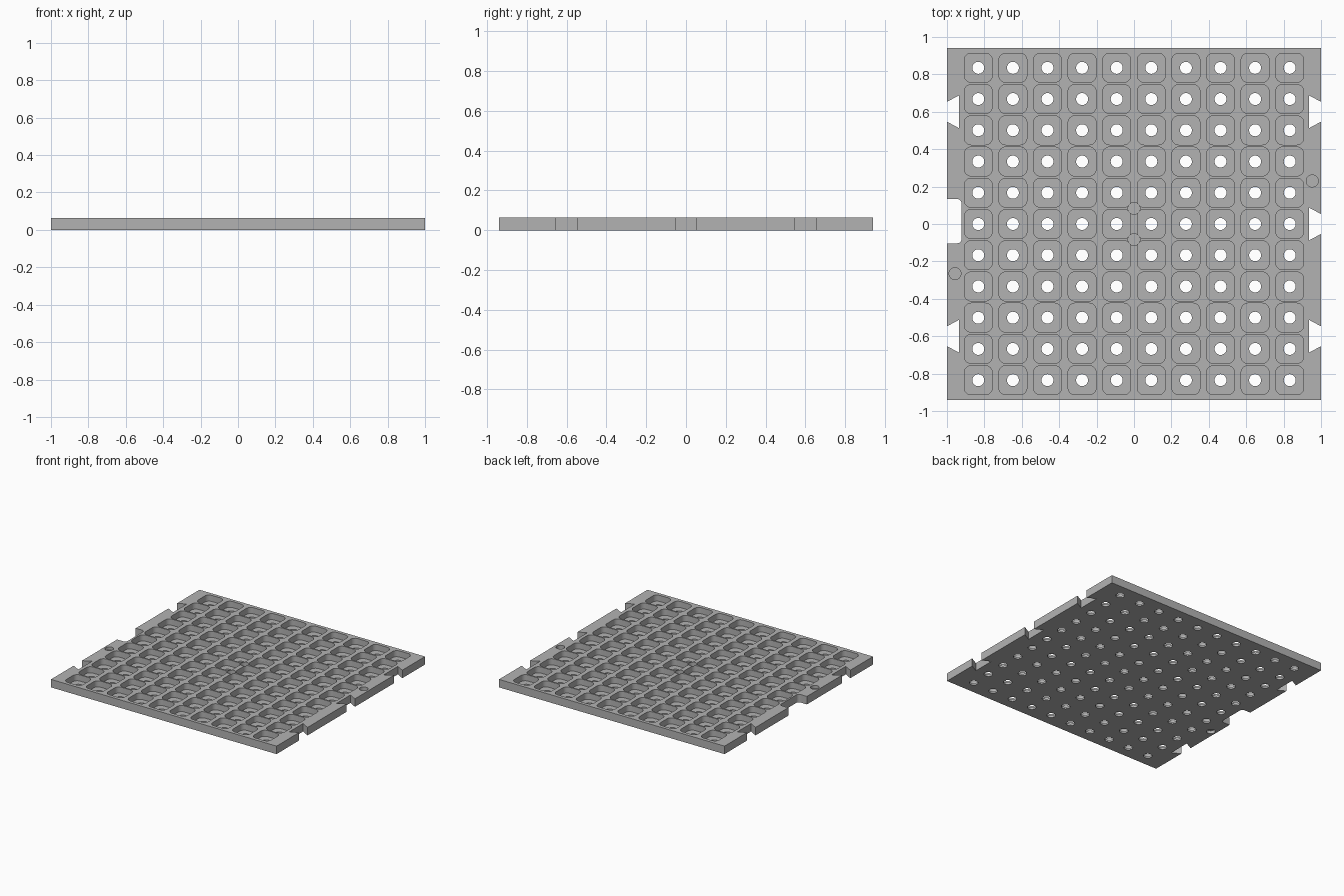
import bpy, bmesh, math

HEIGHT, FLOOR = 0.064, 0.015
HALF_X, HALF_Y = 1.0, 0.94
COLS, ROWS = 10, 11
STEP_X, STEP_Y = 0.185, 0.167

default = bpy.data.objects.get("Cube")
if default:
    bpy.data.objects.remove(default)

grey = bpy.data.materials.new("mid grey")
grey.use_nodes = True
colour = (0.45, 0.45, 0.45, 1)
grey.diffuse_color = colour
grey.node_tree.nodes["Principled BSDF"].inputs["Base Color"].default_value = colour


def circle(cx, cy, r=0.032, n=32):
    return [(cx + r * math.cos(2 * math.pi * i / n),
             cy + r * math.sin(2 * math.pi * i / n)) for i in range(n)]


def rounded_box(cx, cy, w, h, r, steps=6):
    points = []
    for q, (sx, sy) in enumerate([(1, 1), (-1, 1), (-1, -1), (1, -1)]):
        for i in range(steps + 1):
            a = math.pi / 2 * (q + i / steps)
            points.append((cx + sx * (w / 2 - r) + r * math.cos(a),
                           cy + sy * (h / 2 - r) + r * math.sin(a)))
    return points


def dovetail(side, cy):
    # Flare continues past the plate edge so the cut is clean
    profile = [(0.935, -0.088), (1.0, -0.053), (1.05, -0.053),
               (1.05, 0.053), (1.0, 0.053), (0.935, 0.088)]
    points = [(side * x, cy + y) for x, y in profile]
    return points if side > 0 else points[::-1]


def prisms(name, shapes):
    """One object holding an upright prism for each (outline, z0, z1)."""
    bm = bmesh.new()
    for outline, z0, z1 in shapes:
        low = [bm.verts.new((x, y, z0)) for x, y in outline]
        high = [bm.verts.new((x, y, z1)) for x, y in outline]
        bm.faces.new(low[::-1])
        bm.faces.new(high)
        for i in range(len(low)):
            j = (i + 1) % len(low)
            bm.faces.new((low[i], low[j], high[j], high[i]))
    mesh = bpy.data.meshes.new(name)
    bm.to_mesh(mesh)
    bm.free()
    obj = bpy.data.objects.new(name, mesh)
    bpy.context.collection.objects.link(obj)
    return obj


# Solid plate
corners = [(-HALF_X, -HALF_Y), (HALF_X, -HALF_Y), (HALF_X, HALF_Y), (-HALF_X, HALF_Y)]
plate = prisms("tray_plate", [(corners, 0, HEIGHT)])
plate.data.materials.append(grey)

# Rounded pockets and the drain hole in each
centres = [((i - (COLS - 1) / 2) * STEP_X, (j - (ROWS - 1) / 2) * STEP_Y)
           for i in range(COLS) for j in range(ROWS)]
pockets = [(rounded_box(x, y, 0.15, 0.155, 0.037), FLOOR, 0.1) for x, y in centres]
drains = [(circle(x, y), -0.05, 0.04) for x, y in centres]

# Interlocking edge notches
notches = [(dovetail(side, y), -0.05, 0.12)
           for side, y in [(1, 0.6), (1, 0), (1, -0.6), (-1, 0.6), (-1, -0.6)]]
notches.append((rounded_box(-1.0, 0.015, 0.156, 0.236, 0.022), -0.05, 0.12))

# Blind round sockets
sockets = [(circle(x, y), FLOOR, 0.1)
           for x, y in [(0, 0.0835), (0, -0.0835), (0.953, 0.23)]]
sockets += [(circle(-0.957, -0.265), 0.04, 0.1), (circle(-0.957, -0.265), -0.05, 0.025)]

# Cut everything out of the plate
cutters = [prisms("pocket_cutter", pockets), prisms("drain_cutter", drains),
           prisms("notch_cutter", notches), prisms("socket_cutter", sockets)]
for cutter in cutters:
    cutter.hide_render = True
    cut = plate.modifiers.new(cutter.name, "BOOLEAN")
    cut.operation = "DIFFERENCE"
    cut.solver = "EXACT"
    cut.object = cutter

evaluated = plate.evaluated_get(bpy.context.evaluated_depsgraph_get())
result = bpy.data.meshes.new_from_object(evaluated)
plate.modifiers.clear()
plate.data = result
for cutter in cutters:
    bpy.data.objects.remove(cutter)

# Smooth round walls, crisp rims
bpy.context.view_layer.objects.active = plate
plate.select_set(True)
bpy.ops.object.shade_smooth_by_angle(angle=math.radians(30))
